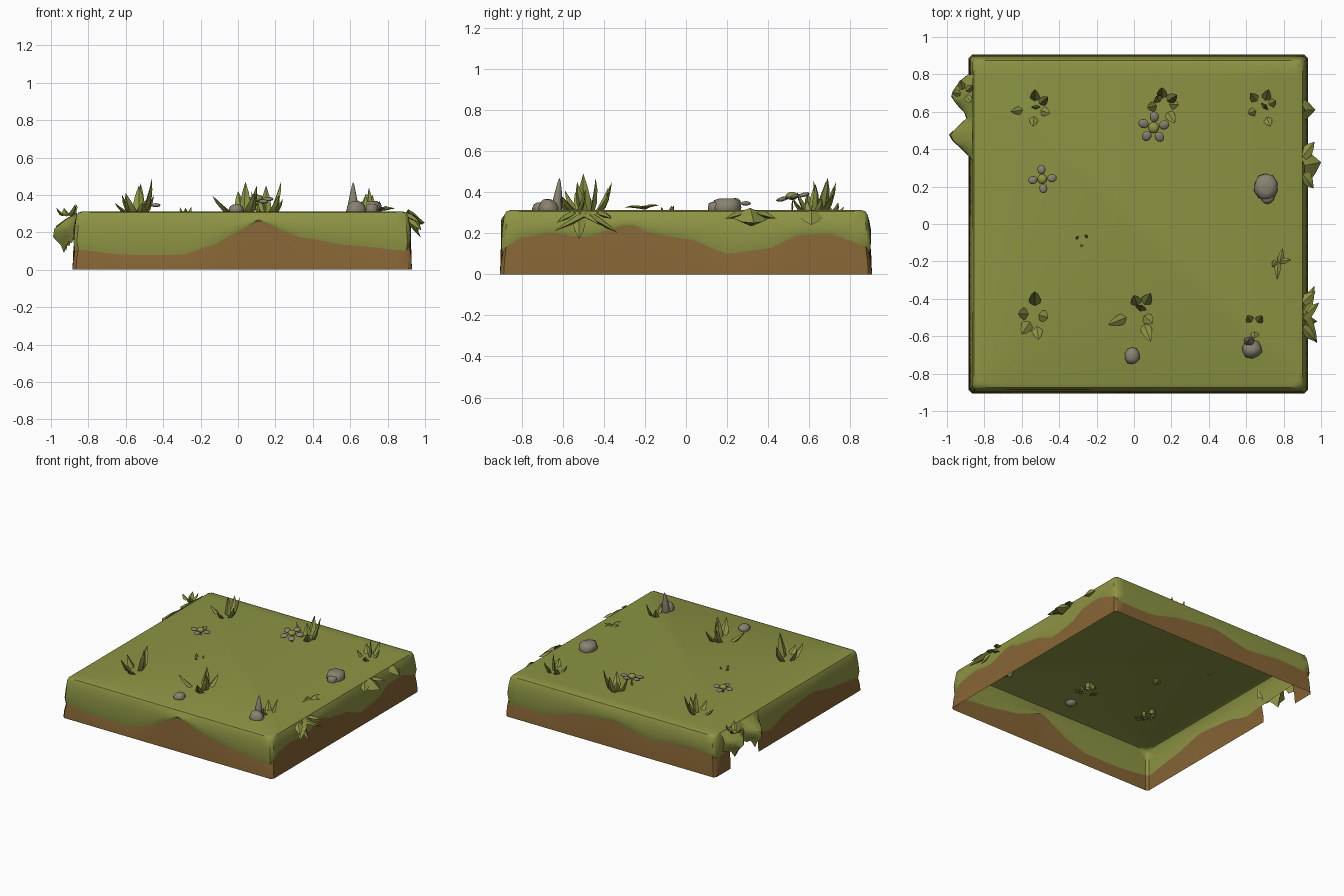
import bpy, bmesh, math, random
from mathutils import Vector

if "Cube" in bpy.data.objects:
    bpy.data.objects.remove(bpy.data.objects["Cube"])

random.seed(4)
X0, X1, Y0, Y1, TOP = -0.885, 0.93, -0.905, 0.905, 0.312


def material(name, rgb):
    m = bpy.data.materials.new(name)
    m.diffuse_color = (*rgb, 1)
    m.use_nodes = True
    m.node_tree.nodes["Principled BSDF"].inputs["Base Color"].default_value = m.diffuse_color
    return m


GREEN = material("grass green", (0.268, 0.295, 0.058))
BROWN = material("soil brown", (0.24, 0.13, 0.036))
GREY = material("stone grey", (0.25, 0.225, 0.165))


def finish(name, bm, mat, angle=40):
    me = bpy.data.meshes.new(name)
    bmesh.ops.recalc_face_normals(bm, faces=bm.faces) if angle != 41 else None
    bm.to_mesh(me)
    bm.free()
    ob = bpy.data.objects.new(name, me)
    bpy.context.collection.objects.link(ob)
    me.materials.append(mat)
    bpy.ops.object.select_all(action='DESELECT')
    ob.select_set(True)
    bpy.context.view_layer.objects.active = ob
    bpy.ops.object.shade_smooth_by_angle(angle=math.radians(angle))
    return ob


def interp(pts, u):
    for (a, p), (b, q) in zip(pts, pts[1:]):
        if u <= b:
            k = max(0, (u - a) / (b - a))
            k = 0.5 * k + 0.5 * k * k * (3 - 2 * k)
            return p + (q - p) * k
    return pts[-1][1]


# Height of the grass hem along each side (x or y, z)
HEM = [
    [(-.89, .11), (-.6, .08), (-.3, .08), (-.15, .125), (0, .2), (.12, .265),
     (.2, .22), (.35, .17), (.6, .13), (.93, .1)],
    [(-.9, .12), (-.8, .18), (-.65, .2), (-.5, .18), (-.27, .24), (-.18, .2), (.02, .17),
     (.2, .1), (.4, .125), (.55, .19), (.7, .195), (.9, .13)],
    [(-.89, .16), (-.6, .17), (-.3, .14), (0, .2), (.3, .17), (.6, .1), (.93, .1)],
    [(-.9, .1), (-.6, .14), (-.3, .2), (0, .17), (.2, .11), (.34, .13), (.7, .15), (.9, .13)],
]
N = 32


def rim(d):
    """Points round the block, inset by d, with (side, coordinate)."""
    c = [(X0 + d, Y0 + d), (X1 - d, Y0 + d), (X1 - d, Y1 - d), (X0 + d, Y1 - d)]
    out = []
    for s in range(4):
        a, b = c[s], c[(s + 1) % 4]
        for i in range(N):
            t = 0.01 + 0.98 * i / (N - 1)
            p = [a[k] + (b[k] - a[k]) * t for k in (0, 1)]
            out.append((p[0], p[1], s, p[s % 2]))
    return out


def skin(bm, rows, skip=None):
    rings = []
    for d, zf in rows:
        rings.append([bm.verts.new((x, y, zf(interp(HEM[s], u)))) for x, y, s, u in rim(d)])
    for lo, hi in zip(rings, rings[1:]):
        n = len(lo)
        for i in range(n):
            j = (i + 1) % n
            if skip and skip((lo[i].co + lo[j].co) / 2):
                continue
            bm.faces.new((lo[i], lo[j], hi[j], hi[i]))
    return rings


# Soil wall, open below, with a gap in the left side
bm = bmesh.new()
skin(bm, [(0, lambda h: 0), (.004, lambda h: h * .5), (.014, lambda h: h + .004)],
     lambda p: p.x < -.85 and .36 < p.y < .7)
finish("soil_wall", bm, BROWN)

# Grass cover draped over the soil
bm = bmesh.new()
rings = skin(bm, [(.012, lambda h: h), (.006, lambda h: h + (.285 - h) * .25),
                  (.012, lambda h: h + (.285 - h) * .65), (.02, lambda h: .286),
                  (.03, lambda h: .305), (.05, lambda h: TOP)])
bm.faces.new(rings[-1])
finish("grass_cover", bm, GREEN)


# Hanging turf flap on the left side, two pointed bulges
bm = bmesh.new()
NY, NZ = 17, 6
grid = []
for i in range(NY):
    y = .33 + .47 * i / (NY - 1)
    out = max(1 - abs(y - .47) / .13, .9 * (1 - abs(y - .69) / .12) ** .6 if abs(y - .69) < .12 else 0, 0)
    low = .2 - .1 * out + .02 * math.sin(i * 2.3)
    row = []
    for k in range(NZ):
        t = k / (NZ - 1)
        bulge = math.sin(math.pi * min(1, t * 1.15 + .02) * .8) ** 1.2
        row.append(bm.verts.new((-.86 - .14 * out * bulge, y, .306 + (low - .306) * t)))
    grid.append(row)
for a, b in zip(grid, grid[1:]):
    for k in range(NZ - 1):
        bm.faces.new((a[k], a[k + 1], b[k + 1], b[k]))
finish("turf_flap_left", bm, GREEN)


def blade(bm, base, tip, w, sag=0.0):
    """Pointed four-sided leaf from base to tip."""
    b, t = Vector(base), Vector(tip)
    d = (t - b).normalized()
    side = d.cross(Vector((0, 0, 1)))
    side = side.normalized() if side.length > .05 else Vector((1, 0, 0))
    nor = side.cross(d)
    rings = []
    for f, k in ((0, .75), (.35, 1), (.7, .6)):
        c = b.lerp(t, f) + Vector((0, 0, sag)) * math.sin(math.pi * f) - nor * .15 * w * math.sin(math.pi * f)
        rings.append([bm.verts.new(c + side * (sx * w * k / 2) + nor * (sn * w * k * .22))
                      for sx, sn in ((1, 0), (0, 1), (-1, 0), (0, -1))])
    end = bm.verts.new(t)
    for lo, hi in zip(rings, rings[1:]):
        for i in range(4):
            j = (i + 1) % 4
            bm.faces.new((lo[i], lo[j], hi[j], hi[i]))
    for i in range(4):
        bm.faces.new((rings[-1][i], rings[-1][(i + 1) % 4], end))


def tuft(name, cx, cy, tips, w=.05):
    bm = bmesh.new()
    for dx, dy, z in tips:
        blade(bm, (cx + dx * .35, cy + dy * .35, .29), (cx + dx, cy + dy, z), w)
    finish(name, bm, GREEN, 30)


# Grass tufts: (tip dx, tip dy, tip z)
tuft("tuft_back_left", -.53, .62, [(0, .1, .43), (.07, .06, .45), (-.13, -.02, .36), (.08, -.03, .40),
                                   (-.01, -.1, .37), (.01, 0, .46)])
tuft("tuft_back_middle", .15, .64, [(0, .09, .45), (.08, .05, .47), (-.08, -.02, .42), (.07, -.1, .40),
                                    (-.03, .04, .40), (.09, .0, .38)], .055)
tuft("tuft_back_right", .69, .62, [(.03, .1, .40), (-.07, .08, .37), (-.08, -.03, .36), (.04, -.1, .36),
                                   (.01, .01, .44), (.07, .04, .37)])
tuft("tuft_front_left", -.53, -.48, [(0, .12, .45), (.07, -.02, .49), (-.09, 0, .40), (-.07, -.11, .41),
                                     (.02, -.14, .36)], .065)
tuft("tuft_front_middle", .03, -.47, [(.06, .1, .40), (-.03, .09, .42), (.01, .03, .47), (-.17, -.07, .40),
                                      (.06, -.16, .41), (.07, -.06, .45)], .06)
tuft("tuft_front_right", .645, -.55, [(-.04, .06, .38), (.04, .06, .41), (0, -.06, .37)], .045)
tuft("sprout", -.28, -.09, [(-.03, .02, .335), (.03, .03, .335), (.0, -.03, .33)], .03)
tuft("tuft_flap", -.91, .70, [(-.02, .07, .33), (-.06, .0, .33), (.04, -.05, .35), (.05, .04, .35)], .04)

# Creeping leaf near the right edge
bm = bmesh.new()
for b, t in (((.77, -.2, .32), (.765, -.3, .325)), ((.78, -.21, .32), (.795, -.13, .335)),
             ((.78, -.2, .32), (.84, -.19, .325)), ((.76, -.2, .32), (.74, -.23, .32))):
    blade(bm, b, t, .035, .012)
finish("creeping_leaf", bm, GREEN, 30)

# Leaves hanging over the right edge
bm = bmesh.new()
for y, dy, x, z, w in ((-.52, 0, .98, .17, .07), (-.48, -.16, .98, .21, .07), (-.48, .15, .965, .2, .07),
                       (-.5, .08, .99, .24, .06), (-.55, -.08, .975, .25, .06), (-.42, .06, .97, .27, .06),
                       (.31, .02, 1.0, .25, .17), (.27, -.08, .96, .27, .07), (.36, .08, .965, .27, .07),
                       (.61, .0, .97, .24, .11)):
    blade(bm, (.9, y, .297), (x, y + dy, z), w, .012)
finish("hanging_leaves_right", bm, GREEN, 30)


def stone(name, loc, size, taper=0.0, seed=1, lean=(0, 0)):
    """Lumpy, lightly smoothed rock."""
    bm = bmesh.new()
    bmesh.ops.create_icosphere(bm, subdivisions=2, radius=1)
    random.seed(seed)
    for v in bm.verts:
        v.co *= random.uniform(.9, 1.06)
        k = 1 - taper * (v.co.z + 1) / 2
        v.co = Vector((v.co.x * size[0] * k + lean[0] * v.co.z, v.co.y * size[1] * k + lean[1] * v.co.z,
                       max(-1, min(v.co.z, 1 if taper else .7)) * size[2])) + Vector(loc)
    finish(name, bm, GREY, 50)


stone("rock_back_right", (.705, .2, .325), (.068, .075, .062), 0, 2)
stone("rock_back_right_lobe", (.715, .14, .32), (.035, .035, .045), 0, 3)
stone("rock_front_right", (.63, -.67, .32), (.062, .055, .05), .2, 5)
stone("rock_spire", (.615, -.625, .36), (.042, .04, .108), .75, 6, (0, .01))
stone("rock_front_middle", (-.01, -.705, .32), (.042, .048, .04), 0, 7)


def flower(name, x, y, z, petals, r, turn, tilt):
    """Grey petals round a green button on a short stem."""
    bm, bc = bmesh.new(), bmesh.new()
    for i in range(petals):
        a = turn + math.tau * i / petals
        res = bmesh.ops.create_icosphere(bm, subdivisions=2, radius=1)
        for v in res["verts"]:
            p = Vector((v.co.x * r * .34 + r * .68, v.co.y * r * .29, v.co.z * .011))
            px, py = p.x * math.cos(a) - p.y * math.sin(a), p.x * math.sin(a) + p.y * math.cos(a)
            v.co = Vector((x + px, y + py, z + p.z + tilt * py))
    res = bmesh.ops.create_icosphere(bc, subdivisions=2, radius=1)
    for v in res["verts"]:
        v.co = Vector((x + v.co.x * r * .36, y + v.co.y * r * .36, z + .006 + v.co.z * .02))
    blade(bc, (x, y, .30), (x, y, z), .02)
    finish(name + "_petals", bm, GREY)
    finish(name + "_centre", bc, GREEN)


flower("flower_left", -.49, .24, .345, 4, .075, .1, 0)
flower("flower_back", .105, .515, .375, 5, .085, .25, .2)
